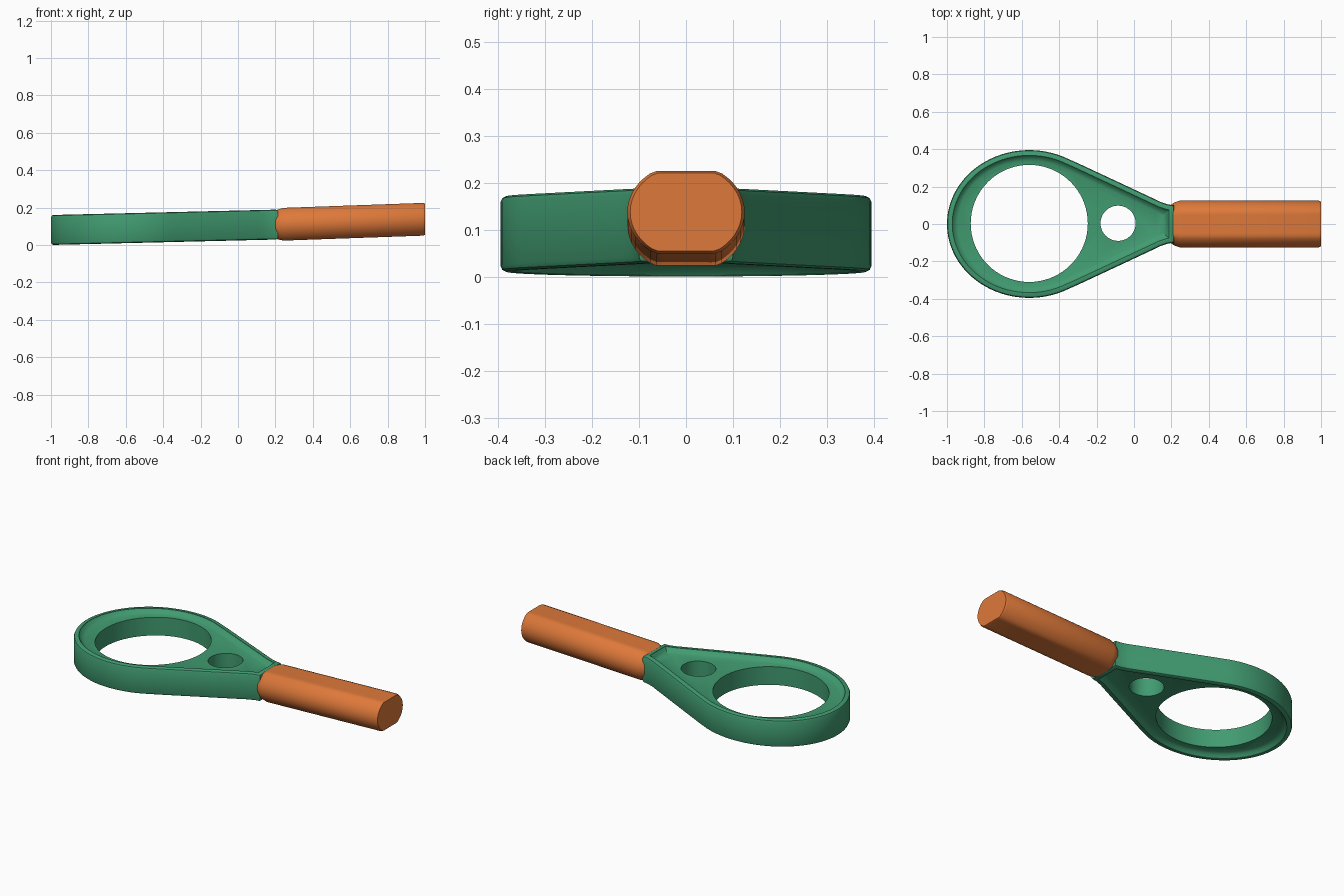
import bpy, bmesh
from math import sin, cos, pi, radians
from mathutils import Vector

if "Cube" in bpy.data.objects:
    bpy.data.objects.remove(bpy.data.objects["Cube"], do_unlink=True)

HEAD_H = 0.16


def material(name, rgb):
    m = bpy.data.materials.new(name)
    m.use_nodes = True
    m.diffuse_color = (*rgb, 1)
    m.node_tree.nodes["Principled BSDF"].inputs["Base Color"].default_value = (*rgb, 1)
    return m


green = material("green", (0.053, 0.33, 0.165))
orange = material("orange", (0.73, 0.19, 0.042))


def loft(name, rings, mat):
    """Closed solid through equally sized rings of points, capped at both ends."""
    bm = bmesh.new()
    loops = [[bm.verts.new(p) for p in ring] for ring in rings]
    for a, b in zip(loops, loops[1:]):
        for i in range(len(a)):
            j = (i + 1) % len(a)
            bm.faces.new((a[i], a[j], b[j], b[i]))
    bm.faces.new(loops[0])
    bm.faces.new(loops[-1])
    bmesh.ops.recalc_face_normals(bm, faces=bm.faces)
    mesh = bpy.data.meshes.new(name)
    bm.to_mesh(mesh)
    bm.free()
    mesh.materials.append(mat)
    ob = bpy.data.objects.new(name, mesh)
    bpy.context.collection.objects.link(ob)
    return ob


def activate(ob):
    bpy.ops.object.select_all(action="DESELECT")
    ob.select_set(True)
    bpy.context.view_layer.objects.active = ob


def cut(ob, cutter):
    cutter.hide_render = True
    mod = ob.modifiers.new("cut", "BOOLEAN")
    mod.operation = "DIFFERENCE"
    mod.solver = "EXACT"
    mod.object = cutter
    activate(ob)
    bpy.ops.object.modifier_apply(modifier=mod.name)
    bpy.data.objects.remove(cutter, do_unlink=True)


# Teardrop outline: oval end, straight flanks, short neck (counter-clockwise)
flank = [(0.215, 0.1), (0.18, 0.105), (0.14, 0.119), (0.1, 0.138), (0.0, 0.185),
         (-0.15, 0.255), (-0.3, 0.325)]
arc = [(-0.56 + 0.44 * cos(radians(a)), 0.395 * sin(radians(a))) for a in range(62, 299, 4)]
outline = [Vector(p) for p in flank + arc + [(x, -y) for x, y in reversed(flank)]]


def inset(d, z):
    """Outline moved inward by d, at height z, following the slight rise of the head."""
    ring = []
    n = len(outline)
    for i, p in enumerate(outline):
        e1 = (p - outline[i - 1]).normalized()
        e2 = (outline[(i + 1) % n] - p).normalized()
        n1, n2 = Vector((-e1.y, e1.x)), Vector((-e2.y, e2.x))
        q = p + (n1 + n2) * d / (1 + n1.dot(n2))
        ring.append((q.x, q.y, z + 0.024 * (q.x + 1)))
    return ring


def circle(x, y, r, z):
    return [(x + r * cos(2 * pi * i / 72), y + r * sin(2 * pi * i / 72), z) for i in range(72)]


# Head with rounded rim edges
head = loft("head", [inset(0.012, 0), inset(0.004, 0.004), inset(0, 0.013),
                     inset(0, HEAD_H - 0.013), inset(0.004, HEAD_H - 0.004),
                     inset(0.012, HEAD_H)], green)

# Sloping recess on the upper and lower sides
for side in (1, -1):
    steps = [(0.028, 0.03), (0.028, -0.002), (0.04, -0.018), (0.058, -0.026)]
    rings = [inset(d, HEAD_H / 2 + side * (HEAD_H / 2 + h)) for d, h in steps]
    cut(head, loft("recess_cutter", rings, green))

# Large and small through holes
for x, y, r in ((-0.56, 0.003, 0.313), (-0.085, 0.004, 0.094)):
    cut(head, loft("hole_cutter", [circle(x, y, r, -0.2), circle(x, y, r, 0.4)], green))


# Grip: oval section flattened above and below, chamfered at the neck
def section(x, s):
    zc = 0.111 + 0.0355 * (x - 0.25)
    ring = []
    for i in range(48):
        a = 2 * pi * i / 48
        z = max(-0.0875, min(0.0875, 0.104 * sin(a)))
        ring.append((x, 0.125 * s * cos(a), zc + s * z))
    return ring


grip = loft("grip", [section(0.2, 0.84), section(0.215, 0.92), section(0.245, 1),
                     section(0.988, 1), section(1.0, 0.95)], orange)

for ob in (head, grip):
    activate(ob)
    bpy.ops.object.shade_smooth_by_angle(angle=radians(35))
